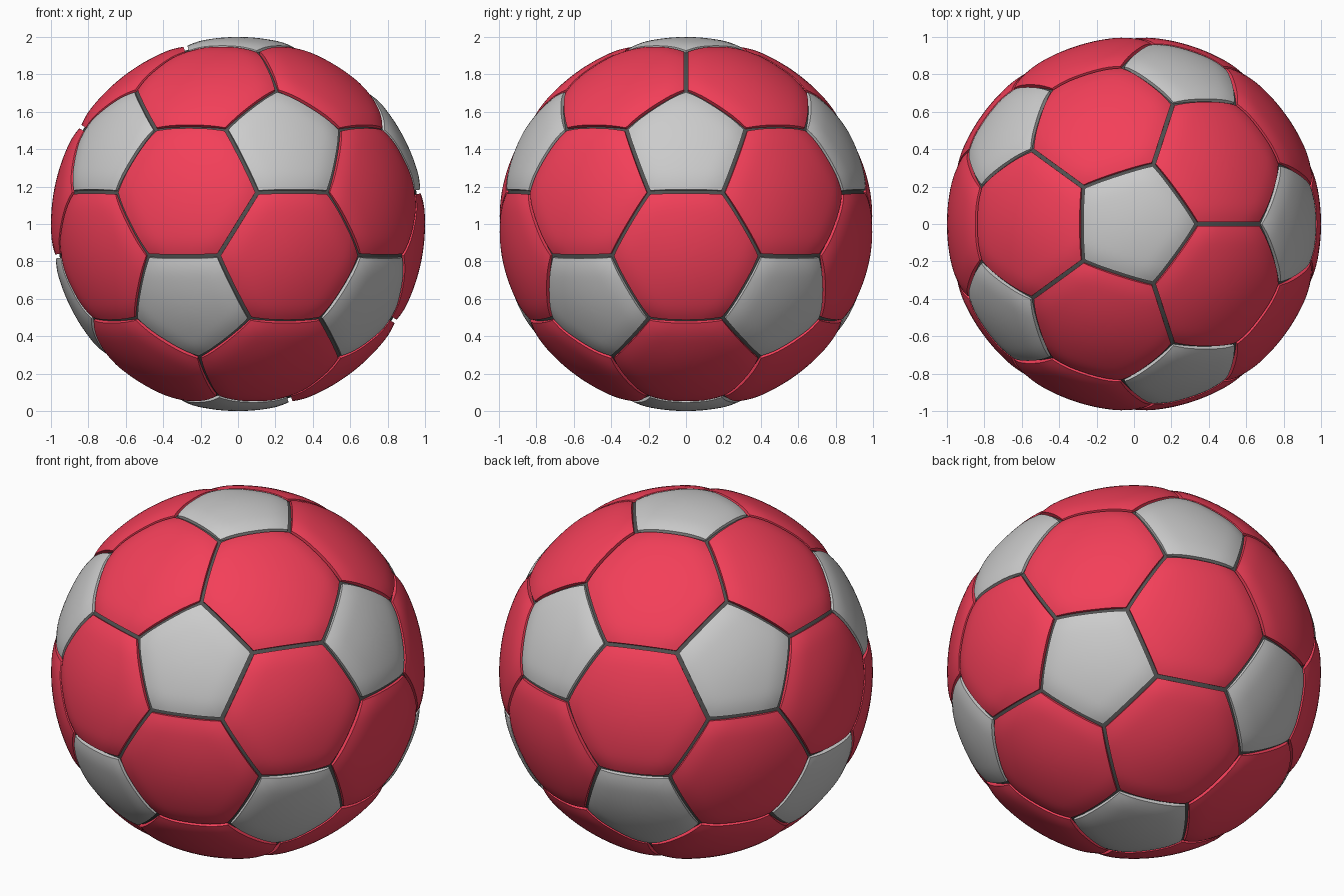
import bpy, bmesh
from math import sqrt, sin, cos, radians, asin, atan2
from mathutils import Vector

if "Cube" in bpy.data.objects:
    bpy.data.objects.remove(bpy.data.objects["Cube"])

CENTRE = Vector((0, 0, 1))
GAP = 0.012            # half seam width
CORE_R = 0.97
SEG, RINGS = 12, 12


def material(name, rgb):
    m = bpy.data.materials.new(name)
    m.diffuse_color = (*rgb, 1)
    m.use_nodes = True
    m.node_tree.nodes["Principled BSDF"].inputs["Base Color"].default_value = m.diffuse_color
    return m


def pillow_radius(p, normals):
    # bulge: each nearby seam pulls the leather down a little
    r = 1.0
    for n in normals:
        t = min(max((asin(p.dot(n)) - GAP) / 0.10, 0), 1)
        r -= 0.009 * (1 - t) ** 2
    return r


def add_panel(bm, corners):
    k = len(corners)
    mid = sum(corners, Vector()) / k
    axis = mid.normalized()
    u = (corners[0] - mid).normalized()
    w = axis.cross(u)
    corners = sorted(corners, key=lambda c: atan2((c - mid).dot(w), (c - mid).dot(u)))
    normals = [corners[i].cross(corners[(i + 1) % k]).normalized() for i in range(k)]
    apothem = ((corners[0] + corners[1]) / 2 - mid).length
    shrink = 1 - GAP * mid.length / apothem
    outline = []
    for i in range(k):
        a, b = corners[i], corners[(i + 1) % k]
        outline += [mid + (a.lerp(b, s / SEG) - mid) * shrink for s in range(SEG)]
    # concentric rings, denser toward the rim
    centre = bm.verts.new(CENTRE + axis * pillow_radius(axis, normals))
    rings = []
    for j in range(1, RINGS + 1):
        f = j / RINGS
        f = 1 - (1 - f) ** 1.4
        ring = []
        for o in outline:
            p = mid.lerp(o, f).normalized()
            ring.append(bm.verts.new(CENTRE + p * pillow_radius(p, normals)))
        rings.append(ring)
    # side wall down into the seam
    rings.append([bm.verts.new(CENTRE + o.normalized() * (CORE_R - 0.015)) for o in outline])
    n = len(outline)
    for i in range(n):
        h = (i + 1) % n
        bm.faces.new((centre, rings[0][i], rings[0][h]))
        for a, b in zip(rings, rings[1:]):
            bm.faces.new((a[i], b[i], b[h], a[h]))


def finish(bm, name, mat=None):
    me = bpy.data.meshes.new(name)
    bm.to_mesh(me)
    bm.free()
    ob = bpy.data.objects.new(name, me)
    bpy.context.collection.objects.link(ob)
    if mat:
        me.materials.append(mat)
    bpy.ops.object.select_all(action='DESELECT')
    ob.select_set(True)
    bpy.context.view_layer.objects.active = ob
    bpy.ops.object.shade_smooth_by_angle(angle=radians(40))
    return ob


# icosahedron directions: poles plus two staggered rings
ico = [Vector((0, 0, 1)), Vector((0, 0, -1))]
for i in range(5):
    for z, off in ((1, 0), (-1, 36)):
        a = radians(72 * i + off)
        ico.append(Vector((2 * cos(a), 2 * sin(a), z)) / sqrt(5))


def near(a, b):
    return a is not b and a.dot(b) > 0.4


def third(a, b):
    return ((2 * a + b) / 3).normalized()


# grey pentagon panels, one per icosahedron corner
bm = bmesh.new()
for v in ico:
    add_panel(bm, [third(v, n) for n in ico if near(v, n)])
finish(bm, "pentagon_panels")

# red hexagon panels, one per icosahedron face
bm = bmesh.new()
for i, a in enumerate(ico):
    for j in range(i + 1, 12):
        for c in ico[j + 1:]:
            b = ico[j]
            if near(a, b) and near(b, c) and near(a, c):
                add_panel(bm, [third(p, q) for p in (a, b, c) for q in (a, b, c) if p is not q])
finish(bm, "hexagon_panels", material("red_leather", (0.9, 0.05, 0.1)))

# dark inner ball visible through the seams
bm = bmesh.new()
bmesh.ops.create_icosphere(bm, subdivisions=5, radius=CORE_R)
bmesh.ops.translate(bm, verts=bm.verts, vec=CENTRE)
finish(bm, "seam_core", material("dark_seam", (0.08, 0.08, 0.08)))
